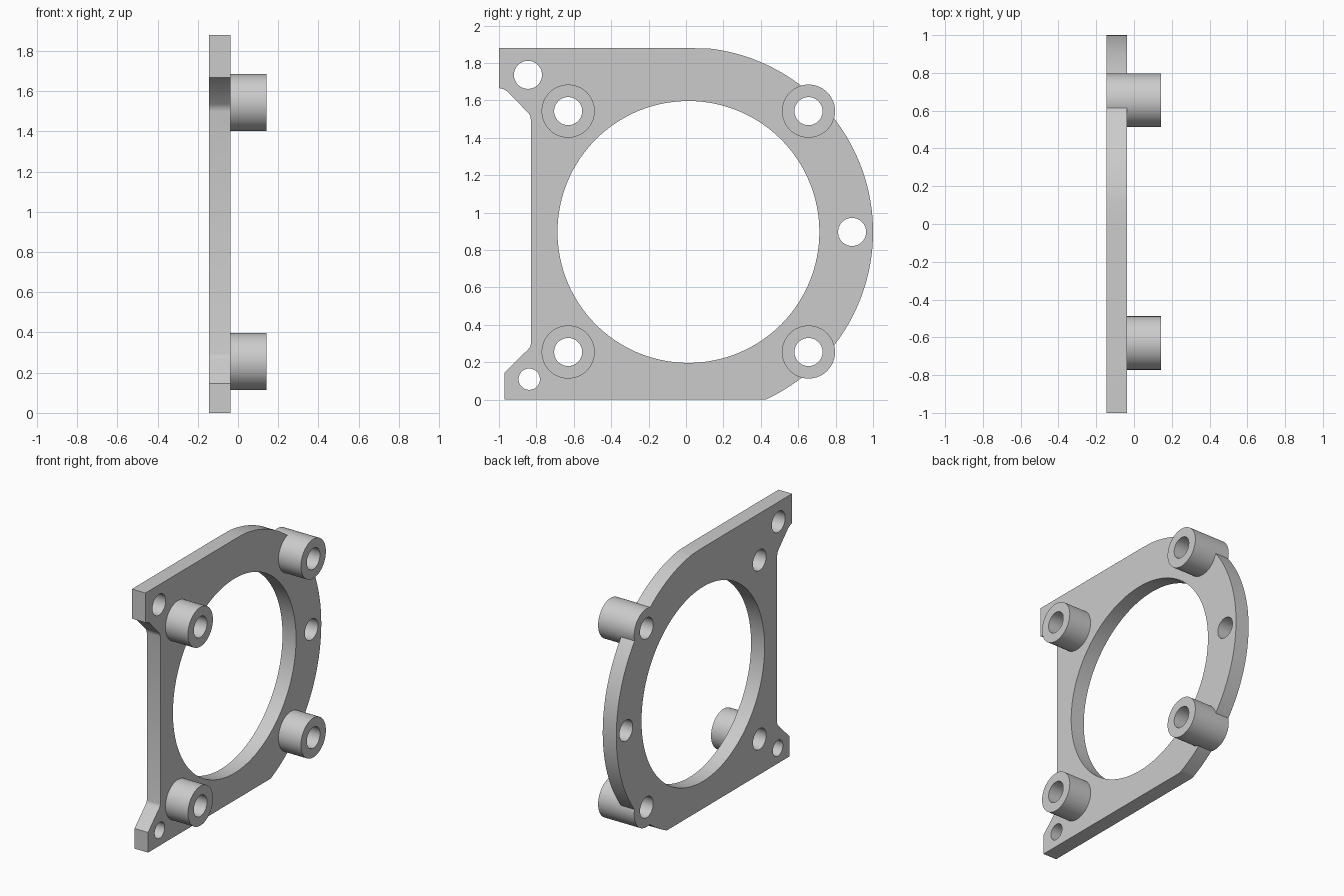
import bpy, bmesh
from math import sin, cos, pi, asin, radians

cube = bpy.data.objects.get("Cube")
if cube:
    bpy.data.objects.remove(cube)

BACK, FACE, TIP = -0.145, -0.037, 0.142   # plate back, plate face, standoff ends
CY, CZ, R = 0.013, 0.897, 0.987           # centre and radius of the round side
TOP = 1.88
BOSS_R, BORE_R = 0.142, 0.075
LEFT_Y, RIGHT_Y, LOW_Z, HIGH_Z = -0.63, 0.655, 0.255, 1.543

metal = bpy.data.materials.new("plain grey metal")
metal.use_nodes = True
grey = (0.6, 0.6, 0.6, 1)
metal.diffuse_color = grey
metal.node_tree.nodes["Principled BSDF"].inputs["Base Color"].default_value = grey


def prism(name, outline, x0, x1):
    """Extrude a (y, z) outline along x."""
    bm = bmesh.new()
    face = bm.faces.new([bm.verts.new((x0, y, z)) for y, z in outline])
    ext = bmesh.ops.extrude_face_region(bm, geom=[face])
    moved = [v for v in ext["geom"] if isinstance(v, bmesh.types.BMVert)]
    bmesh.ops.translate(bm, verts=moved, vec=(x1 - x0, 0, 0))
    bmesh.ops.recalc_face_normals(bm, faces=bm.faces)
    mesh = bpy.data.meshes.new(name)
    bm.to_mesh(mesh)
    bm.free()
    mesh.materials.append(metal)
    obj = bpy.data.objects.new(name, mesh)
    bpy.context.collection.objects.link(obj)
    return obj


def arc(y, z, r, a0=0, a1=2 * pi, n=64):
    return [(y + r * cos(a0 + (a1 - a0) * i / n), z + r * sin(a0 + (a1 - a0) * i / n))
            for i in range(n)]


def boolean(obj, other, operation):
    """Apply a boolean and discard the helper."""
    mod = obj.modifiers.new(operation, "BOOLEAN")
    mod.operation, mod.solver, mod.object = operation, "EXACT", other
    bpy.context.view_layer.objects.active = obj
    bpy.ops.object.modifier_apply(modifier=mod.name)
    bpy.data.objects.remove(other)


def drill(obj, y, z, r, n=64):
    boolean(obj, prism("hole_cutter", arc(y, z, r, n=n), -0.5, 0.5), "DIFFERENCE")


# Flange plate: straight edges, two ears and a round side
round_side = arc(CY, CZ, R, asin(-CZ / R), asin((TOP - CZ) / R), 96)
ears = [(CY, TOP), (-1, TOP), (-1, 1.667), (-0.975, 1.66), (-0.955, 1.648),
        (-0.845, 1.535), (-0.834, 1.52), (-0.83, 1.5),
        (-0.83, 0.295), (-0.834, 0.28), (-0.845, 0.268), (-0.97, 0.145), (-0.97, 0)]
plate = prism("flange_plate", round_side + ears, BACK, FACE)

# Standoffs; the two on the round side run through the plate edge
for z in (LOW_Z, HIGH_Z):
    for y in (LEFT_Y, RIGHT_Y):
        start = BACK if y == RIGHT_Y else (BACK + FACE) / 2
        boolean(plate, prism("standoff", arc(y, z, BOSS_R), start, TIP), "UNION")

# Central opening, standoff bores and mounting holes
drill(plate, CY, CZ, 0.7, 128)
for z in (LOW_Z, HIGH_Z):
    for y in (LEFT_Y, RIGHT_Y):
        drill(plate, y, z, BORE_R)
for y, z, r in ((-0.845, 1.737, BORE_R), (-0.838, 0.11, 0.057), (0.888, CZ, BORE_R)):
    drill(plate, y, z, r)

bpy.ops.object.select_all(action="DESELECT")
plate.select_set(True)
bpy.context.view_layer.objects.active = plate
bpy.ops.object.shade_smooth_by_angle(angle=radians(30))
